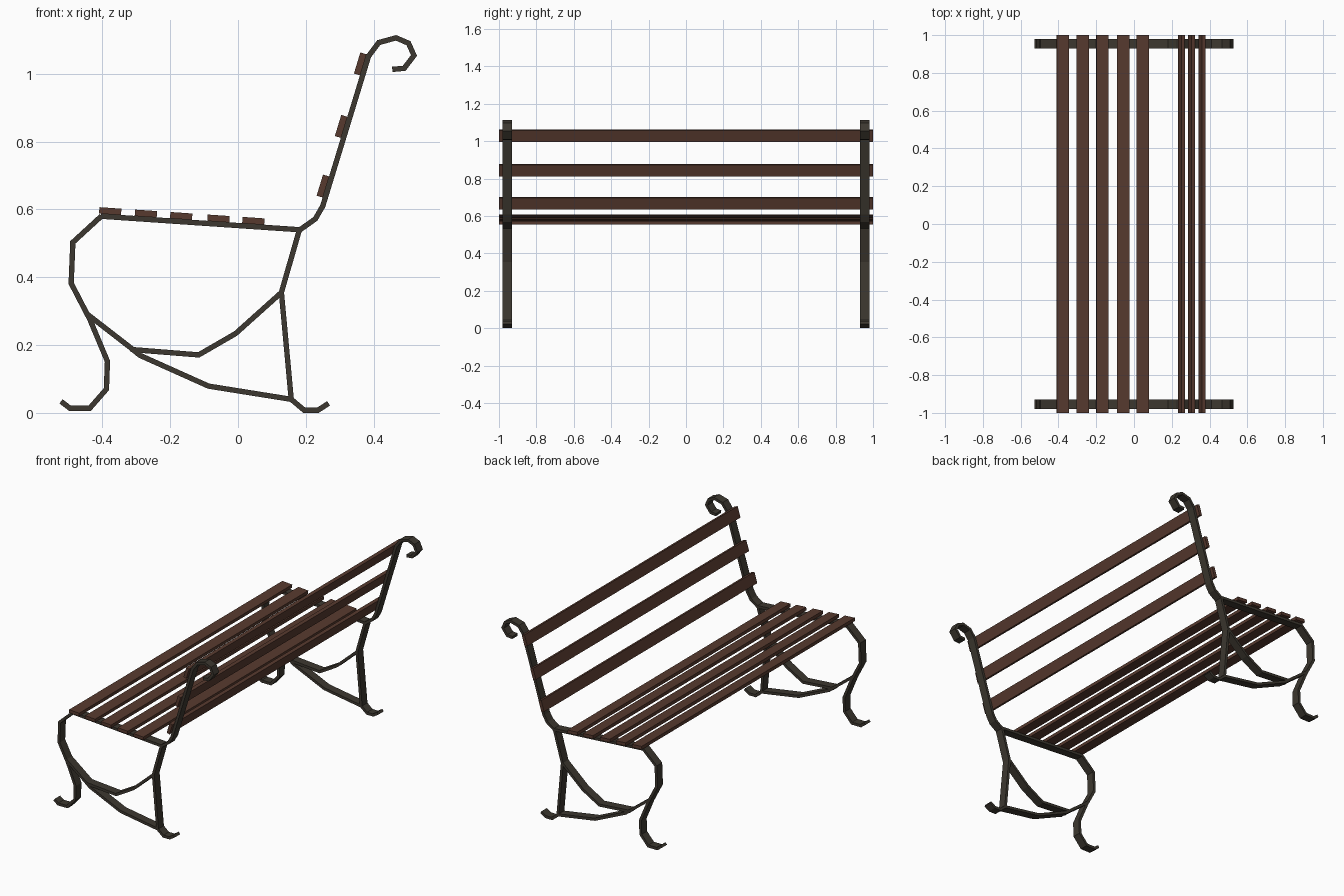
import bpy, bmesh, math
from mathutils import Vector

if "Cube" in bpy.data.objects:
    bpy.data.objects.remove(bpy.data.objects["Cube"])


def material(name, rgb):
    m = bpy.data.materials.new(name)
    m.diffuse_color = (*rgb, 1)
    m.use_nodes = True
    m.node_tree.nodes["Principled BSDF"].inputs["Base Color"].default_value = m.diffuse_color
    return m


IRON = material("dark iron", (0.046, 0.039, 0.029))
WOOD = material("brown wood", (0.096, 0.042, 0.028))
HALF = 0.0078            # half thickness of the iron strips
Y0, Y1 = 0.93, 0.98      # strip width along y


def finish(bm, name, mat):
    bmesh.ops.recalc_face_normals(bm, faces=bm.faces)
    me = bpy.data.meshes.new(name)
    bm.to_mesh(me)
    bm.free()
    me.materials.append(mat)
    ob = bpy.data.objects.new(name, me)
    bpy.context.scene.collection.objects.link(ob)
    return ob


def strip(name, path):
    """Flat iron bar swept along an x-z path with mitred bends, mirrored to both ends."""
    pts = [Vector(p) for p in path]
    bm = bmesh.new()
    rings = []
    for i, p in enumerate(pts):
        a = (p - pts[i - 1]).normalized() if i else (pts[1] - p).normalized()
        b = (pts[i + 1] - p).normalized() if i < len(pts) - 1 else a
        na, nb = Vector((-a.y, a.x)), Vector((-b.y, b.x))
        n = (na + nb).normalized()
        off = n * (HALF / max(n.dot(na), 0.4))
        rings.append([bm.verts.new((q.x, y, q.y)) for q, y in
                      ((p + off, -Y0), (p + off, -Y1), (p - off, -Y1), (p - off, -Y0))])
    for r, s in zip(rings, rings[1:]):
        for k in range(4):
            bm.faces.new((r[k], r[(k + 1) % 4], s[(k + 1) % 4], s[k]))
    bm.faces.new(rings[0])
    bm.faces.new(rings[-1])
    ob = finish(bm, name, IRON)
    mod = ob.modifiers.new("both ends", 'MIRROR')
    mod.use_axis = (False, True, False)
    mod.use_clip = False
    mod.use_mirror_merge = False


def slat(name, x, z, angle):
    """Wooden plank running the full length of the bench."""
    bm = bmesh.new()
    bmesh.ops.create_cube(bm, size=1)
    bmesh.ops.scale(bm, vec=(0.065, 2.0, 0.019), verts=bm.verts)
    ob = finish(bm, name, WOOD)
    ob.location = (x, 0, z)
    ob.rotation_euler = (0, -angle, 0)


# Seat rail, backrest and top scroll in one bar
seat_front, seat_back = (-0.405, 0.58), (0.183, 0.54)
back_low, back_high = (0.25, 0.61), (0.385, 1.052)
strip("seat_and_back_frame", [
    seat_front, seat_back, (0.228, 0.572), back_low, back_high, (0.415, 1.092),
    (0.466, 1.106), (0.503, 1.09), (0.519, 1.054), (0.490, 1.016), (0.455, 1.013)])

# Curved front leg with turned-up foot
strip("front_leg", [
    (-0.402, 0.581), (-0.487, 0.503), (-0.492, 0.382), (-0.437, 0.276), (-0.385, 0.152),
    (-0.388, 0.07), (-0.437, 0.014), (-0.496, 0.014), (-0.522, 0.034)])

# Rear leg with turned-up foot
strip("rear_leg", [
    (0.181, 0.54), (0.128, 0.355), (0.157, 0.04), (0.195, 0.008), (0.236, 0.008),
    (0.267, 0.028)])

# Curved braces between the legs
strip("lower_brace", [(-0.443, 0.29), (-0.31, 0.187), (-0.29, 0.17), (-0.087, 0.079),
                      (0.157, 0.04)])
strip("upper_brace", [(-0.316, 0.187), (-0.116, 0.171), (-0.007, 0.234), (0.128, 0.355)])

# Slats sit on the seat rail and on the front side of the backrest
OFFSET = HALF + 0.009


def lay_slats(name, p, q, fractions):
    p, q = Vector(p), Vector(q)
    d = (q - p).normalized()
    n = Vector((-d.y, d.x)) * OFFSET
    for i, f in enumerate(fractions):
        c = p.lerp(q, f) + n
        slat(f"{name}_{i + 1}", c.x, c.y, math.atan2(d.y, d.x))


lay_slats("seat_slat", seat_front, seat_back, (0.046, 0.225, 0.402, 0.589, 0.764))
lay_slats("back_slat", back_low, back_high, (0.122, 0.520, 0.937))
